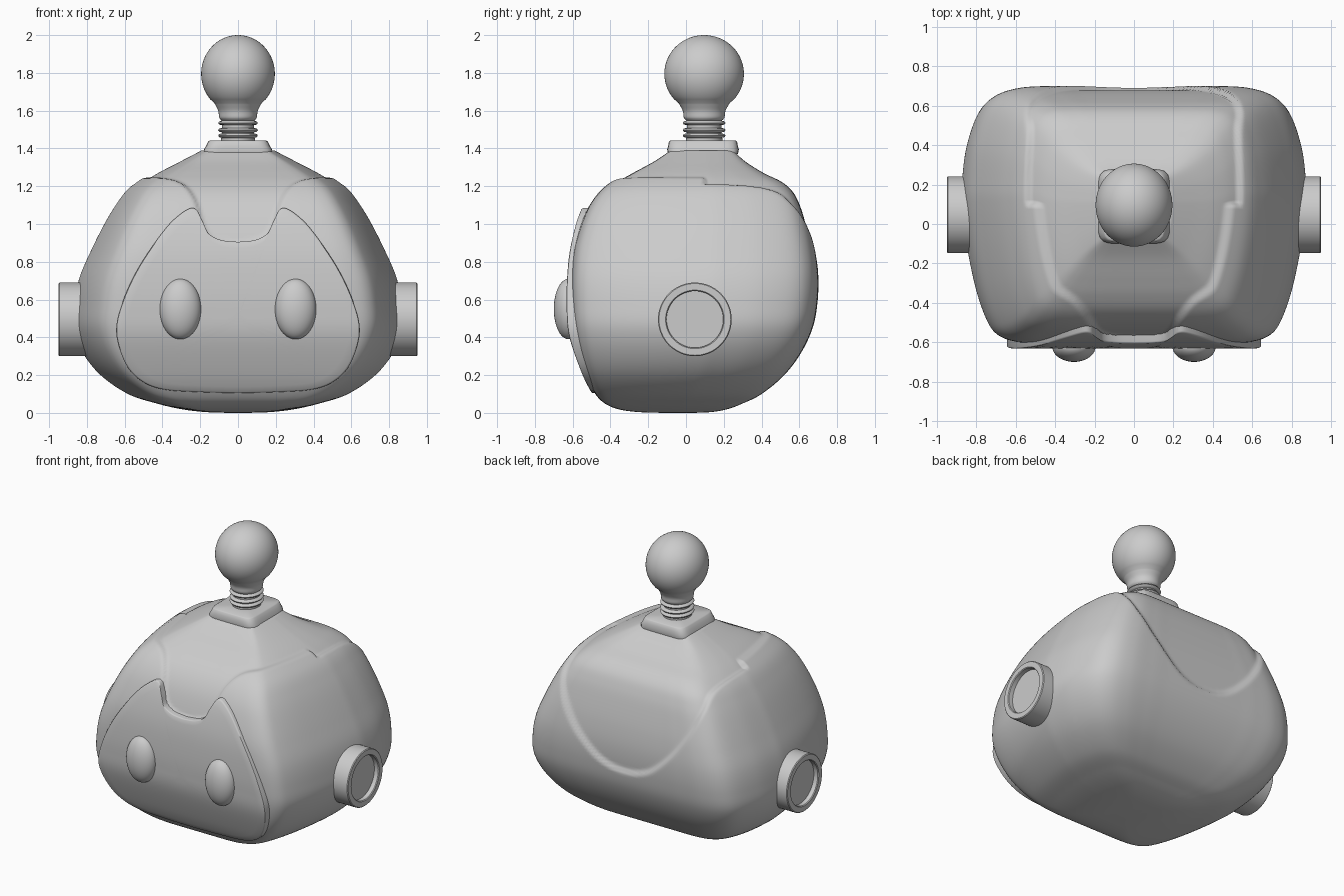
import bpy, bmesh, math
from mathutils import Vector

if "Cube" in bpy.data.objects:
    bpy.data.objects.remove(bpy.data.objects["Cube"])


def spline(keys, steps):
    """Catmull-Rom samples through the key tuples."""
    k = [Vector(p) for p in keys]
    k = [2 * k[0] - k[1]] + k + [2 * k[-1] - k[-2]]
    out = []
    for i in range(1, len(k) - 2):
        a, b, c, d = k[i - 1:i + 3]
        for s in range(steps):
            t = s / steps
            out.append(0.5 * (2 * b + (c - a) * t + (2 * a - 5 * b + 4 * c - d) * t * t
                              + (3 * b - a - 3 * c + d) * t ** 3))
    return out + [k[-2]]


def finish(bm, name, angle=35):
    bmesh.ops.recalc_face_normals(bm, faces=bm.faces)
    me = bpy.data.meshes.new(name)
    bm.to_mesh(me)
    bm.free()
    ob = bpy.data.objects.new(name, me)
    bpy.context.collection.objects.link(ob)
    bpy.ops.object.select_all(action='DESELECT')
    ob.select_set(True)
    bpy.context.view_layer.objects.active = ob
    bpy.ops.object.shade_smooth_by_angle(angle=math.radians(angle))
    return ob


def loft(rings):
    """Skin closed rings of equal length, capping both ends."""
    bm = bmesh.new()
    vs = [[bm.verts.new(p) for p in r] for r in rings]
    n = len(vs[0])
    for a, b in zip(vs, vs[1:]):
        for i in range(n):
            bm.faces.new((a[i], a[(i + 1) % n], b[(i + 1) % n], b[i]))
    for end in (vs[0], vs[-1]):
        c = bm.verts.new(sum((v.co for v in end), Vector()) / n)
        for i in range(n):
            bm.faces.new((c, end[i], end[(i + 1) % n]))
    bm.normal_update()
    return bm


def mirrored(half):
    """Close a half outline (first and last points on x = 0)."""
    return list(half) + [Vector((-p[0], p[1])) for p in reversed(half[1:-1])]


# Head: one rounded cross-section, scaled by half width and front/back depth
section = mirrored(spline([
    (0, -1), (.18, -1), (.36, -1), (.54, -.997), (.7, -.98), (.8, -.93), (.86, -.82), (.92, -.6),
    (.97, -.3), (1, 0), (1, .2), (.975, .5), (.91, .78), (.82, .92), (.68, .985), (.5, 1),
    (.33, 1), (.16, 1), (0, 1)], 8))
levels = spline([  # z, half width, front y, back y
    (0, .05, -.12, .04), (.005, .18, -.26, .14), (.02, .3, -.36, .22), (.05, .43, -.43, .3),
    (.1, .58, -.48, .4), (.2, .725, -.535, .52), (.32, .82, -.575, .61), (.45, .87, -.6, .67),
    (.58, .865, -.61, .695), (.72, .835, -.61, .7), (.86, .775, -.595, .685),
    (1, .705, -.555, .655), (1.1, .645, -.51, .625), (1.18, .585, -.45, .585),
    (1.24, .51, -.375, .52), (1.29, .43, -.29, .42), (1.35, .315, -.18, .325),
    (1.41, .2, -.09, .26)], 8)
rings = []
for z, w, yf, yb in levels:
    c = (yf + yb) / 2 + .04 * (yb - yf)
    rings.append([(u * w, c + v * (yb - c if v > 0 else c - yf), z) for u, v in section])
head = loft(rings)

# Sunken centre panel running over the crown, with a tab in front and a bib behind
front_edge = spline([(0, .9), (.09, .91), (.155, .945), (.19, 1.01), (.23, 1.14), (.3, 1.225),
                     (.42, 1.255), (.55, 1.25)], 4)
back_edge = spline([(0, .57), (.1, .58), (.22, .635), (.37, .78), (.49, .96), (.54, 1.1),
                    (.535, 1.2), (.58, 1.25)], 4)


def panel_depth(edge, x, z):
    pts = list(edge) + [Vector((1.2, 1.25)), Vector((1.2, 3)), Vector((0, 3))]
    inside, best, p = False, 9, Vector((x, z))
    for i, a in enumerate(pts):
        b = pts[(i + 1) % len(pts)]
        if (a.y > z) != (b.y > z) and x < a.x + (z - a.y) / (b.y - a.y) * (b.x - a.x):
            inside = not inside
        if i < len(pts) - 3:
            ab = b - a
            t = max(0, min(1, (p - a).dot(ab) / ab.length_squared))
            best = min(best, (p - a - ab * t).length)
    s = max(0, min(1, .5 + (best if inside else -best) / .03))
    return s * s * (3 - 2 * s)


moves = []
for v in head.verts:
    x, y, z = v.co
    if z > .5:
        d = panel_depth(front_edge if y < .1 else back_edge, abs(x) + 1e-5, z)
        moves.append((v, v.normal * (.022 * d)))
bmesh.ops.recalc_face_normals(head, faces=head.faces)
head.normal_update()
for v, m in moves:
    v.co -= v.normal * m.length
finish(head, "head", 60)

# Face plate: outline rings shrinking to the middle, bent to one side profile
curve = spline([(.08, -.485), (.2, -.547), (.4, -.617), (.55, -.632), (.7, -.63), (.85, -.616),
                (1, -.582), (1.1, -.545)], 8)


def plate_y(z):
    for a, b in zip(curve, curve[1:]):
        if z <= b.x:
            return a.y + (z - a.x) / (b.x - a.x) * (b.y - a.y)
    return curve[-1].y


outline = mirrored(spline([
    (0, .105), (.2, .11), (.4, .125), (.52, .175), (.6, .27), (.645, .43), (.61, .59), (.52, .78),
    (.38, .98), (.28, 1.07), (.225, 1.08), (.19, 1.02), (.155, .95), (.09, .915), (0, .905)], 6))
steps = [(1, .12), (1, .008), (.995, .002), (.985, 0)] + [(i / 12, 0) for i in range(11, 0, -1)]
rings = []
for s, back in steps:
    ring = []
    for x, z in outline:
        z = .5 + (z - .5) * s
        ring.append((x * s, plate_y(z) + back, z))
    rings.append(ring)
finish(loft(rings), "face_plate", 40)


def lathe(profile, place, n=64):
    """Turn (radius, height) points; place maps (a, b, height) to a position."""
    return loft([[place(r * math.cos(2 * math.pi * i / n), r * math.sin(2 * math.pi * i / n), h)
                  for i in range(n)] for r, h in profile])


for side, label in ((-1, "left"), (1, "right")):
    # Eyes: tall domes on the plate
    bm = bmesh.new()
    bmesh.ops.create_uvsphere(bm, u_segments=48, v_segments=24, radius=1)
    for v in bm.verts:
        v.co = (side * .305 + v.co.x * .11, -.622 + v.co.y * .078, .55 + v.co.z * .16)
    finish(bm, label + "_eye", 60)
    # Ears: round cups with a recessed disc
    cup = [(.195, .7), (.195, .945), (.19, .95), (.155, .95), (.15, .945), (.15, .915), (.05, .915)]
    finish(lathe(cup, lambda a, b, h: (side * h, .047 + a, .495 + b)), label + "_ear")

# Mounting plate on the crown: rounded square with sloped sides
rings = []
for half, z in ((.185, 1.37), (.18, 1.395), (.168, 1.415), (.158, 1.436), (.15, 1.442), (.05, 1.442)):
    ring = []
    for i in range(64):
        a = 2 * math.pi * (i + .5) / 64
        c, s = math.cos(a), math.sin(a)
        r = half / (abs(c) ** 7 + abs(s) ** 7) ** (1 / 7)
        ring.append((r * c, .09 + r * s * (1 + .15 * (z - 1.37) / .07), z))
    rings.append(ring)
finish(loft(rings), "crown_plate", 40)

# Antenna: ribbed neck flowing into a bulb, slightly deeper than wide
profile = [(.09, 1.42), (.09, 1.455)]
for z in (1.468, 1.497, 1.535):
    profile += [(.085, z - .012), (.1, z - .008), (.105, z), (.1, z + .008), (.085, z + .012)]
profile += list(spline([(.09, 1.55), (.1, 1.565), (.105, 1.6), (.125, 1.64)], 5))
for i in range(31):
    a = -.72 + (math.pi / 2 + .72) * i / 30
    profile.append((max(.195 * math.cos(a), .001), 1.795 + .205 * math.sin(a)))
finish(lathe(profile, lambda a, b, h: (a, .096 + b * 1.08, h)), "antenna_bulb", 50)
